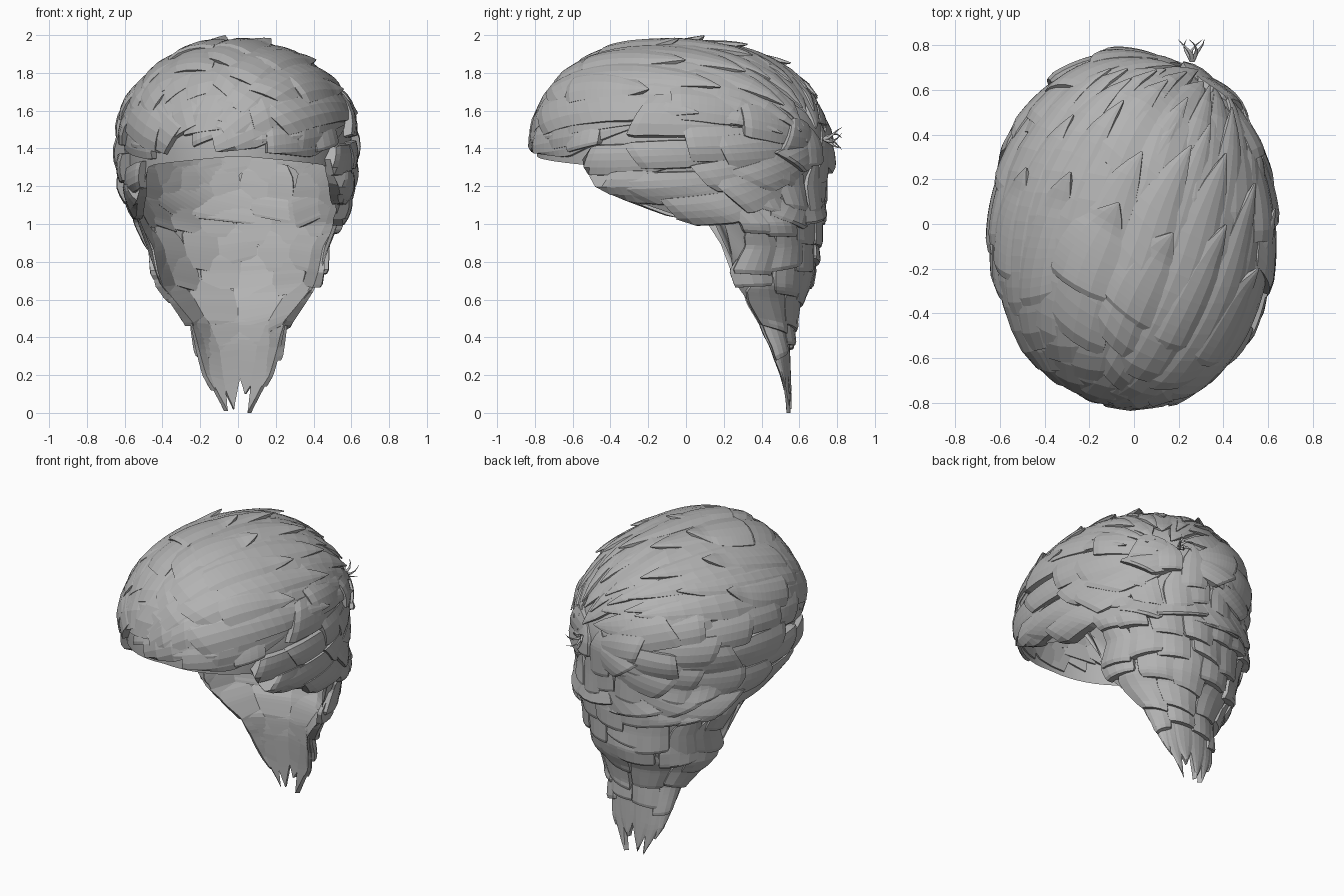
import bpy, bmesh, math, random
from mathutils import Vector

random.seed(4)
cube = bpy.data.objects.get("Cube")
if cube:
    bpy.data.objects.remove(cube, do_unlink=True)

hair = bpy.data.materials.new("hair grey")
hair.use_nodes = True
grey = (0.45, 0.45, 0.45, 1)
hair.diffuse_color = grey
hair.node_tree.nodes["Principled BSDF"].inputs["Base Color"].default_value = grey

EQUATOR, DOME = 1.4, .53
# Sections below the equator: height, centre y, back radius, half width
SECTIONS = [(0, .54, 0, .08), (.2, .49, .05, .18), (.35, .44, .1, .22),
            (.48, .37, .18, .25), (.6, .29, .3, .35), (.67, .25, .38, .41),
            (.75, .22, .44, .435), (.88, .29, .38, .46), (1, .25, .44, .53),
            (1.2, 0, .72, .59), (1.4, 0, .75, .605)]
# Lower edge of the cap: angle from the back, height
HEM = [(0, .33), (60, .33), (80, .5), (86, .62), (89, .76), (92, .99),
       (103, 1.02), (112, 1.09), (121, 1.18), (128, 1.31), (180, 1.36)]


def lookup(table, key):
    """Linear interpolation in a table sorted by its first column."""
    key = min(max(key, table[0][0]), table[-1][0])
    for low, high in zip(table, table[1:]):
        if key <= high[0]:
            t = (key - low[0]) / (high[0] - low[0])
            return [p + (q - p) * t for p, q in zip(low[1:], high[1:])]


def hem(angle):
    return lookup(HEM, abs(math.degrees(angle)))[0] - EQUATOR


def surface(angle, q, off):
    """Head point: q is latitude above the equator, drop in height below it."""
    centre, back, width = lookup(SECTIONS, EQUATOR + min(q, 0))
    shrink = math.cos(max(q, 0))
    along = math.cos(angle)
    # The front is a little squarer than the back
    along = along if along > 0 else -(-along) ** .93
    depth = (back if along > 0 else .79) + off
    z = EQUATOR + (q if q < 0 else (DOME + off) * math.sin(q))
    return Vector(((width + off) * math.sin(angle) * shrink,
                   centre + depth * along * shrink ** .88, z))


def finish(bm, name, smooth=False):
    bmesh.ops.recalc_face_normals(bm, faces=bm.faces)
    mesh = bpy.data.meshes.new(name)
    bm.to_mesh(mesh)
    bm.free()
    bpy.context.collection.objects.link(bpy.data.objects.new(name, mesh))
    mesh.materials.append(hair)
    for poly in mesh.polygons:
        poly.use_smooth = smooth


WIDTH = [(0, .03), (.14, .42), (.36, .86), (.6, 1), (.95, 1), (1, .92)]
POINTED = [(0, .8), (.3, 1), (.6, .9), (.85, .5), (1, .03)]
ACROSS = [(-1, 0), (-.93, .82), (-.45, 1), (0, 1.05), (.45, 1), (.93, .82), (1, 0)]


def lock(bm, place, root, tip, flick=0, widths=WIDTH, steps=14):
    """One plate of hair, a thin wisp at the root and thick at the tip; place(s, u) gives angle and q."""
    rings = []
    for i in range(steps + 1):
        s = i / steps
        lift = (root + (tip - root) * s) * (.85 if i == steps else 1)
        wisp = max(0, 1 - 4 * s)
        lift += flick * wisp
        bottom = (lift - .008) * wisp - .01 * (1 - wisp)
        wide = lookup(widths, s)[0]
        ring = []
        for u, rise in ACROSS:
            angle, q = place(s, u * wide)
            ring.append(bm.verts.new(surface(angle, q, bottom + (lift - bottom) * rise)))
        rings.append(ring)
    for a, b in zip(rings, rings[1:]):
        for k in range(len(a)):
            n = (k + 1) % len(a)
            bm.faces.new((a[k], a[n], b[n], b[k]))
    bm.faces.new(rings[0])
    bm.faces.new(rings[-1])


# Smooth cap under the locks, open over the face
bm = bmesh.new()
COLS, ROWS = 72, 24
grid = []
for i in range(COLS):
    angle = 2 * math.pi * (i + .5) / COLS - math.pi
    low = hem(angle)
    grid.append([bm.verts.new(surface(angle, low + (1.5 - low) * j / ROWS, 0))
                 for j in range(ROWS + 1)])
for a, b in zip(grid, grid[1:] + grid[:1]):
    for j in range(ROWS):
        bm.faces.new((a[j], b[j], b[j + 1], a[j + 1]))
bm.faces.new([col[-1] for col in grid])
finish(bm, "scalp_cap", smooth=True)

# Directions that fan out from the whorl at the back of the crown
whorl = Vector((.33, .93, .06)).normalized()
up = (Vector((0, 0, 1)) - whorl * whorl.z).normalized()
side = whorl.cross(up)


def fan(psi, phi, shift=0):
    """Angle and q at distance psi from the whorl in heading phi."""
    out = up * math.cos(phi) + side * math.sin(phi)
    sideways = side * math.cos(phi) - up * math.sin(phi)
    d = (whorl * math.cos(psi) + out * math.sin(psi) + sideways * shift).normalized()
    lat = math.asin(d.z)
    return math.atan2(d.x, d.y), lat if lat > 0 else lat * .42


def floor_at(angle):
    return max(hem(angle) + (.06 if abs(angle) > 2.25 else 0), -.4)


def fan_lock(bm, phi, start, end, half, root, tip, flick=0, drift=0):
    while fan(end, phi)[1] < floor_at(fan(end, phi)[0]):
        end -= .06
        if end < start + .3:
            return
    skew = random.uniform(-.1, .1)

    def place(s, u):
        angle, q = fan(start + (end - start) * s + skew * u * s, phi,
                       u * half + drift * (1 - s) ** 2)
        return angle, max(q, floor_at(angle) - .03)

    lock(bm, place, root, tip, flick)


# Long swept locks over the top, upper layers shorter at both ends
bm = bmesh.new()
for layer, (start, end, count) in enumerate(
        ((.08, 1.4, 6), (.3, 2.85, 8), (.55, 2.6, 7), (.85, 2.3, 7), (1.2, 2.05, 6))):
    for k in range(count):
        phi = -1.15 + 2.3 * (k + .25 + .5 * (layer % 2)) / count
        base = .009 * layer
        fan_lock(bm, phi, start + random.uniform(-.05, .3), end + random.uniform(-.14, .14),
                 random.uniform(.18, .24), base + .012, base + random.uniform(.035, .048),
                 random.uniform(.005, .03), .16)
finish(bm, "top_locks")

# Blunt stepped locks along both sides
bm = bmesh.new()
for row, end in enumerate((.55, .9, 1.25, 1.6, 1.95, 2.3, 2.6)):
    count = max(9, round(2 * math.pi * math.sin(end) / .38))
    for k in range(count):
        phi = 2 * math.pi * (k + .5 * (row % 2)) / count + random.uniform(-.06, .06)
        tilt = math.cos(phi)
        if tilt > .5 or (tilt < -.6 and end < 1.2):
            continue
        tip = end + random.uniform(-.1, .1)
        fan_lock(bm, phi, max(.08, tip - .75), tip, random.uniform(.17, .22),
                 .004, random.uniform(.045, .065))
finish(bm, "side_locks")


# Locks hanging straight down
def hanging_lock(bm, angle, top, tip, half, thick, widths=WIDTH, limit=1.55):
    skew = random.uniform(-.03, .03)

    def place(s, u):
        drop = max(top + (tip - top) * s + skew * u * s, 0) - EQUATOR
        turn = min(max(angle + u * half, -limit), limit)
        return turn, math.asin(drop / DOME) if drop > 0 else drop

    lock(bm, place, .005, thick, widths=widths)


bm = bmesh.new()
for tip, count, reach in ((1.26, 7, .9), (1.1, 8, 1.1), (.94, 8, 1.5), (.78, 7, 1.5),
                          (.63, 6, 1.5), (.48, 4, 1.4), (.35, 4, 1.4)):
    for k in range(count):
        angle = -reach + 2 * reach * (k + .5) / count + random.uniform(-.06, .06)
        hanging_lock(bm, angle, tip + .26, tip + random.uniform(-.06, .05),
                     reach / count * 1.15, random.uniform(.035, .06))
finish(bm, "nape_locks")

# Short fringe pieces over the forehead
bm = bmesh.new()
for x, top, tip, half in ((-.18, 1.74, 1.43, .1), (-.09, 1.66, 1.49, .08), (.12, 1.64, 1.43, .14),
                          (.31, 1.64, 1.45, .15), (-.35, 1.72, 1.51, .16), (-.5, 1.64, 1.4, .15),
                          (.46, 1.62, 1.4, .15)):
    hanging_lock(bm, math.pi - math.asin(x / .61), top, tip, half, .045, limit=4.5)
finish(bm, "fringe_locks")

# Pointed ends of the tail
bm = bmesh.new()
for angle, tip in ((-1.15, .12), (-.8, .01), (-.25, .02), (.3, .1), (.8, 0), (1.15, .14)):
    hanging_lock(bm, angle, .5, tip, .42, .02, POINTED)
finish(bm, "tail_tips")

# Wispy curls at the whorl
curls = bpy.data.curves.new("whorl_curls", "CURVE")
curls.dimensions = "3D"
curls.bevel_depth = .012
curls.bevel_resolution = 1
curls.materials.append(hair)
for k in range(5):
    turn = 2 * math.pi * k / 5
    spline = curls.splines.new("POLY")
    spline.points.add(4)
    for i, point in enumerate(spline.points):
        reach = .016 * i
        swirl = turn + .45 * i
        point.co = (.26 + reach * math.cos(swirl), .73 + .024 * i,
                    1.45 + reach * math.sin(swirl), 1)
        point.radius = 1 - i / 4.2
bpy.context.collection.objects.link(bpy.data.objects.new("whorl_curls", curls))
